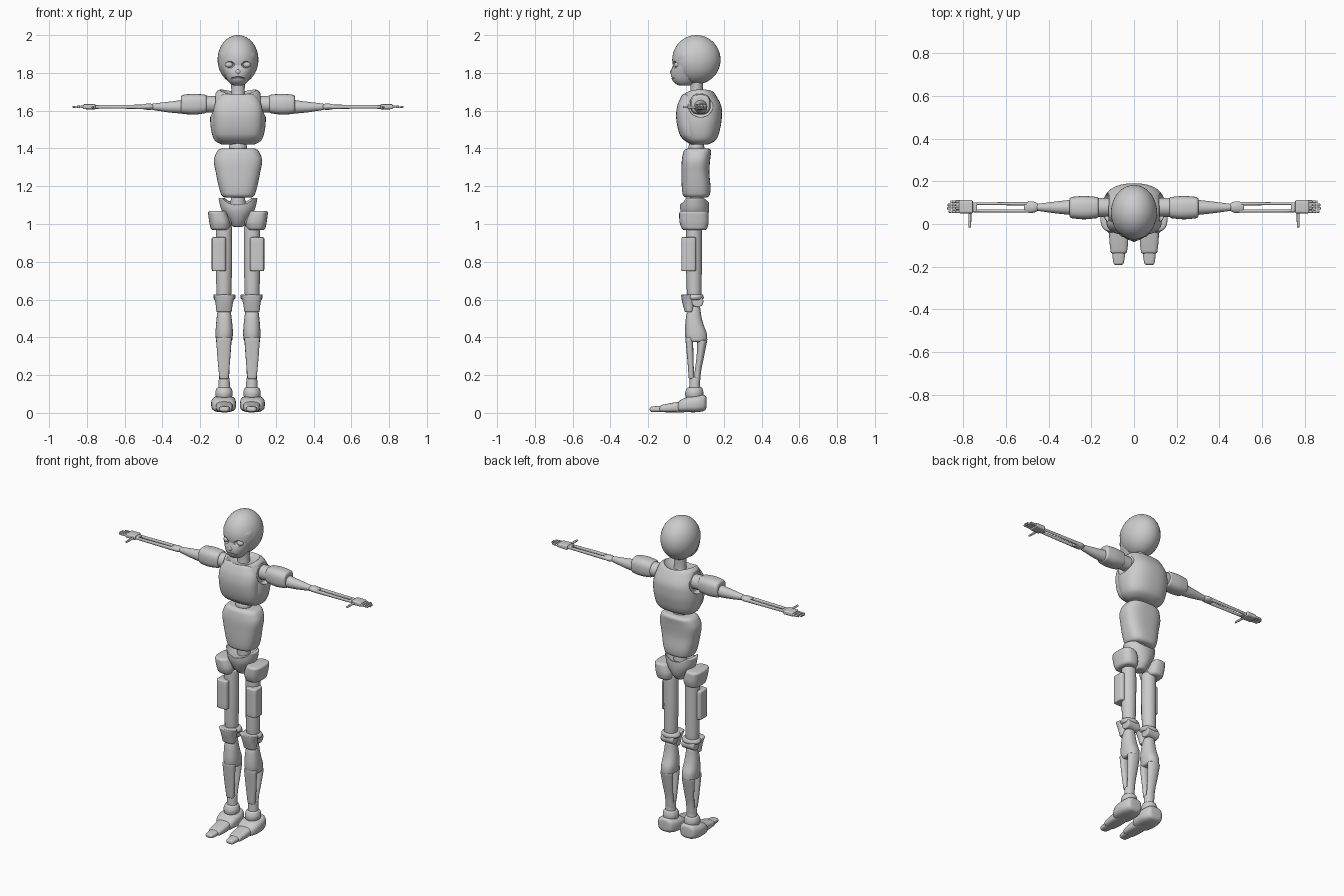
import bpy, bmesh, math
from mathutils import Vector


def finish(name, bm, mirror=False, angle=40):
    bmesh.ops.recalc_face_normals(bm, faces=bm.faces)
    me = bpy.data.meshes.new(name)
    bm.to_mesh(me)
    bm.free()
    ob = bpy.data.objects.new(name, me)
    bpy.context.collection.objects.link(ob)
    bpy.ops.object.select_all(action='DESELECT')
    ob.select_set(True)
    bpy.context.view_layer.objects.active = ob
    bpy.ops.object.shade_smooth_by_angle(angle=math.radians(angle))
    if mirror:
        ob.modifiers.new("mirror", 'MIRROR').use_mirror_merge = False
    return ob


def sample(secs, t):
    # smooth (Hermite) interpolation of the section limits along the axis
    n = len(secs)
    i = 0
    while i < n - 2 and t > secs[i + 1][0]:
        i += 1
    p, q = secs[i], secs[i + 1]
    h = q[0] - p[0]
    u = (t - p[0]) / h
    a, b = secs[max(i - 1, 0)], secs[min(i + 2, n - 1)]
    out = []
    for k in range(1, 5):
        m0 = (q[k] - a[k]) / (q[0] - a[0]) * h
        m1 = (b[k] - p[k]) / (b[0] - p[0]) * h
        out.append((2*u**3 - 3*u*u + 1)*p[k] + (u**3 - 2*u*u + u)*m0
                   + (3*u*u - 2*u**3)*q[k] + (u**3 - u*u)*m1)
    return out


def loft(name, axis, secs, r=0.01, e=2.0, n=32, mirror=False):
    # secs: (position, min a, max a, min b, max b), rounded ends of radius r
    t0, t1 = secs[0][0], secs[-1][0]
    arc = [r * (1 - math.cos(k * math.pi / 10)) for k in range(6)]
    mid = 6 * (len(secs) - 1)
    ts = [t0 + d for d in arc]
    ts += [t0 + r + (t1 - t0 - 2*r) * k / mid for k in range(1, mid)]
    ts += [t1 - d for d in reversed(arc)]
    bm = bmesh.new()
    rings = []
    for t in ts:
        a0, a1, b0, b1 = sample(secs, t)
        d = min(t - t0, t1 - t, r)
        ins = r - math.sqrt(max(r*r - (r - d)**2, 0))
        ra, rb = max((a1 - a0)/2 - ins, .001), max((b1 - b0)/2 - ins, .001)
        ring = []
        for j in range(n):
            c, s = math.cos(2*math.pi*j/n), math.sin(2*math.pi*j/n)
            a = (a0 + a1)/2 + ra * math.copysign(abs(c)**(2/e), c)
            b = (b0 + b1)/2 + rb * math.copysign(abs(s)**(2/e), s)
            ring.append(bm.verts.new({'x': (t, a, b), 'y': (a, t, b), 'z': (a, b, t)}[axis]))
        rings.append(ring)
    for p, q in zip(rings, rings[1:]):
        for j in range(n):
            bm.faces.new((p[j], p[(j+1) % n], q[(j+1) % n], q[j]))
    bm.faces.new(rings[0])
    bm.faces.new(rings[-1])
    return finish(name, bm, mirror)


def ball(name, c, s, mirror=False):
    bm = bmesh.new()
    bmesh.ops.create_uvsphere(bm, u_segments=36, v_segments=24, radius=1)
    for v in bm.verts:
        v.co = Vector((c[0] + v.co.x*s[0], c[1] + v.co.y*s[1], c[2] + v.co.z*s[2]))
    return finish(name, bm, mirror)


def cut(target, cutter):
    cutter.hide_render = True
    cutter.hide_viewport = True
    m = target.modifiers.new("cut", 'BOOLEAN')
    m.operation = 'DIFFERENCE'
    m.object = cutter


# head
skull = ball("skull", (0, .055, 1.87), (.108, .128, .13))
face = loft("face", 'z', [(1.733, -.032, .032, -.045, .03), (1.76, -.055, .055, -.072, .06),
                          (1.80, -.074, .074, -.08, .08), (1.845, -.092, .092, -.069, .1),
                          (1.90, -.098, .098, -.062, .1), (1.95, -.075, .075, -.03, .1)], r=.012)
sockets = [ball("socket_cutter", (s * .048, -.07, 1.843), (.029, .03, .019)) for s in (-1, 1)]
mouth = loft("mouth_cutter", 'x', [(-.035, -.09, -.055, 1.768, 1.774), (0, -.1, -.068, 1.773, 1.781),
                                   (.035, -.09, -.055, 1.768, 1.774)], r=.003)
for c in sockets:
    cut(skull, c)
    cut(face, c)
cut(face, mouth)
ball("eyes", (.047, -.044, 1.843), (.021, .018, .016), True)
ball("nose", (0, -.072, 1.805), (.014, .012, .014))
loft("neck", 'z', [(1.65, -.045, .045, .015, .1), (1.69, -.036, .036, .024, .09),
                   (1.77, -.038, .038, .022, .09)])

# chest shell, front panel and shoulder recesses
chest = loft("chest_shell", 'z', [(1.42, -.10, .10, .015, .13), (1.45, -.128, .128, -.01, .162),
                                  (1.51, -.144, .144, -.03, .182), (1.57, -.147, .147, -.034, .19),
                                  (1.63, -.14, .14, -.03, .185), (1.712, -.112, .112, -.005, .14)],
             r=.022, e=2.4, n=48)
panel = loft("chest_panel", 'z', [(1.432, -.098, .098, .0, .09), (1.47, -.122, .122, -.032, .1),
                                  (1.56, -.13, .13, -.052, .1), (1.63, -.125, .125, -.045, .1),
                                  (1.69, -.09, .09, -.018, .08)], r=.015, e=2.9, n=48)
hollow = ball("neck_cutter", (0, .045, 1.722), (.1, .11, .045))
for s in (-1, 1):
    x0, x1 = sorted((s * .118, s * .22))
    c = loft("shoulder_cutter", 'x', [(x0, .01, .146, 1.565, 1.70), (x1, .01, .146, 1.565, 1.70)], r=.01)
    cut(chest, c)
    cut(panel, c)
cut(chest, hollow)
cut(panel, hollow)

# waist
ball("waist_joint", (0, .055, 1.405), (.048, .042, .042))
loft("abdomen", 'z', [(1.14, -.085, .085, -.015, .125), (1.19, -.1, .1, -.022, .13),
                      (1.27, -.117, .117, -.024, .124), (1.34, -.127, .127, -.022, .128),
                      (1.40, -.105, .105, -.01, .136)], r=.02, e=2.7, n=40)
loft("lower_spine", 'z', [(1.05, -.035, .035, .02, .09), (1.10, -.04, .04, .02, .095),
                          (1.16, -.035, .035, .02, .09)])

# pelvis bowl and hips
pelvis = loft("pelvis", 'z', [(.985, -.03, .03, .015, .085), (1.02, -.052, .052, -.01, .11),
                              (1.075, -.088, .088, -.03, .122), (1.138, -.104, .104, -.03, .12)],
              r=.008, n=40)
cut(pelvis, ball("pelvis_cutter", (0, .03, 1.155), (.088, .13, .06)))
loft("hip_cap", 'z', [(.967, .047, .143, -.02, .11), (1.01, .042, .152, -.034, .12),
                      (1.07, .062, .16, -.036, .118)], r=.014, e=2.7, mirror=True)
ball("hip_joint", (.06, .045, 1.03), (.045, .04, .045), True)

# legs
loft("thigh", 'z', [(.62, .036, .114, .005, .082), (.80, .031, .117, .0, .084),
                    (.99, .031, .117, .0, .084)], r=.008, mirror=True)
loft("thigh_plate", 'z', [(.75, .064, .139, -.025, .054), (.93, .064, .139, -.025, .054)],
     r=.008, e=5, mirror=True)
loft("knee_ring", 'z', [(.598, .02, .124, .005, .09), (.612, .012, .131, .0, .094),
                        (.627, .02, .124, .005, .09)], r=.005, mirror=True)
loft("knee_guard", 'z', [(.533, .034, .114, -.006, .04), (.585, .026, .12, -.02, .045),
                         (.627, .012, .131, -.027, .032)], r=.006, e=2.4, mirror=True)
loft("knee_axle", 'x', [(.03, .03, .092, .56, .62), (.115, .03, .092, .56, .62)], r=.006, mirror=True)
loft("upper_shin", 'z', [(.375, .032, .116, .0, .113), (.42, .027, .119, -.006, .11),
                         (.47, .03, .116, -.004, .092), (.52, .036, .111, .003, .08),
                         (.565, .042, .105, .02, .075)], r=.012, e=2.3, mirror=True)
loft("front_shin_strut", 'z', [(.18, .05, .098, .015, .043), (.28, .042, .108, .007, .04),
                               (.40, .034, .116, -.004, .037)], r=.006, e=2.8, mirror=True)
loft("calf_strut", 'z', [(.14, .046, .1, .033, .073), (.22, .046, .1, .046, .08),
                         (.30, .04, .108, .056, .096), (.385, .034, .116, .06, .113)],
     r=.006, mirror=True)
loft("ankle_post", 'z', [(.10, .04, .106, .015, .078), (.19, .045, .101, .02, .072)], mirror=True)
loft("ankle_cuff", 'z', [(.08, .032, .116, -.002, .09), (.108, .028, .12, -.004, .092),
                         (.135, .036, .112, .006, .086)], r=.008, mirror=True)

# feet
loft("heel", 'y', [(-.045, .022, .124, .006, .06), (.0, .012, .14, .004, .082),
                   (.06, .012, .14, .004, .092), (.108, .03, .124, .012, .098)],
     r=.018, e=3, mirror=True)
loft("midfoot", 'y', [(-.14, .034, .108, .004, .04), (-.08, .027, .115, .003, .052),
                      (.0, .03, .118, .003, .066)], r=.012, e=3, mirror=True)
loft("toe", 'y', [(-.192, .05, .095, .006, .032), (-.155, .043, .1, .004, .036),
                  (-.11, .043, .1, .004, .04)], r=.01, e=2.8, mirror=True)

# arms
loft("shoulder_joint", 'x', [(.09, .035, .121, 1.59, 1.675), (.18, .033, .123, 1.59, 1.68)], mirror=True)
loft("upper_arm", 'x', [(.165, .028, .126, 1.587, 1.684), (.235, .022, .131, 1.579, 1.689),
                        (.302, .028, .126, 1.584, 1.683)], r=.012, e=2.7, mirror=True)
loft("arm_taper", 'x', [(.29, .042, .114, 1.584, 1.657), (.36, .049, .106, 1.59, 1.648),
                        (.455, .062, .094, 1.604, 1.637)], r=.006, mirror=True)
loft("elbow", 'x', [(.44, .066, .09, 1.608, 1.632), (.475, .052, .106, 1.604, 1.638),
                    (.515, .056, .1, 1.61, 1.631)], r=.005, mirror=True)
for y in (.061, .095):
    loft("forearm_rod", 'x', [(.49, y-.008, y+.008, 1.609, 1.632), (.755, y-.006, y+.006, 1.612, 1.629)],
         r=.004, n=16, mirror=True)
loft("wrist", 'x', [(.735, .058, .1, 1.61, 1.63), (.765, .058, .1, 1.61, 1.63)], r=.004, e=4, mirror=True)

# hands
loft("palm", 'x', [(.755, .05, .112, 1.606, 1.636), (.82, .05, .112, 1.608, 1.634)],
     r=.006, e=5, mirror=True)
for i, tip in enumerate((.868, .875, .873, .86)):
    y = .058 + i * .0155
    for x0, x1, w in ((.815, .835, .007), (.836, .853, .0065), (.854, tip, .006)):
        loft("finger_segment", 'x', [(x0, y-w, y+w, 1.62-w, 1.62+w), (x1, y-w, y+w, 1.62-w, 1.62+w)],
             r=.0025, e=2.6, n=12, mirror=True)
for y0, y1, w in ((-.016, .01, .006), (.008, .056, .007)):
    loft("thumb_segment", 'y', [(y0, .769-w, .769+w, 1.619-w, 1.619+w),
                                (y1, .769-w, .769+w, 1.619-w, 1.619+w)], r=.003, n=12, mirror=True)
